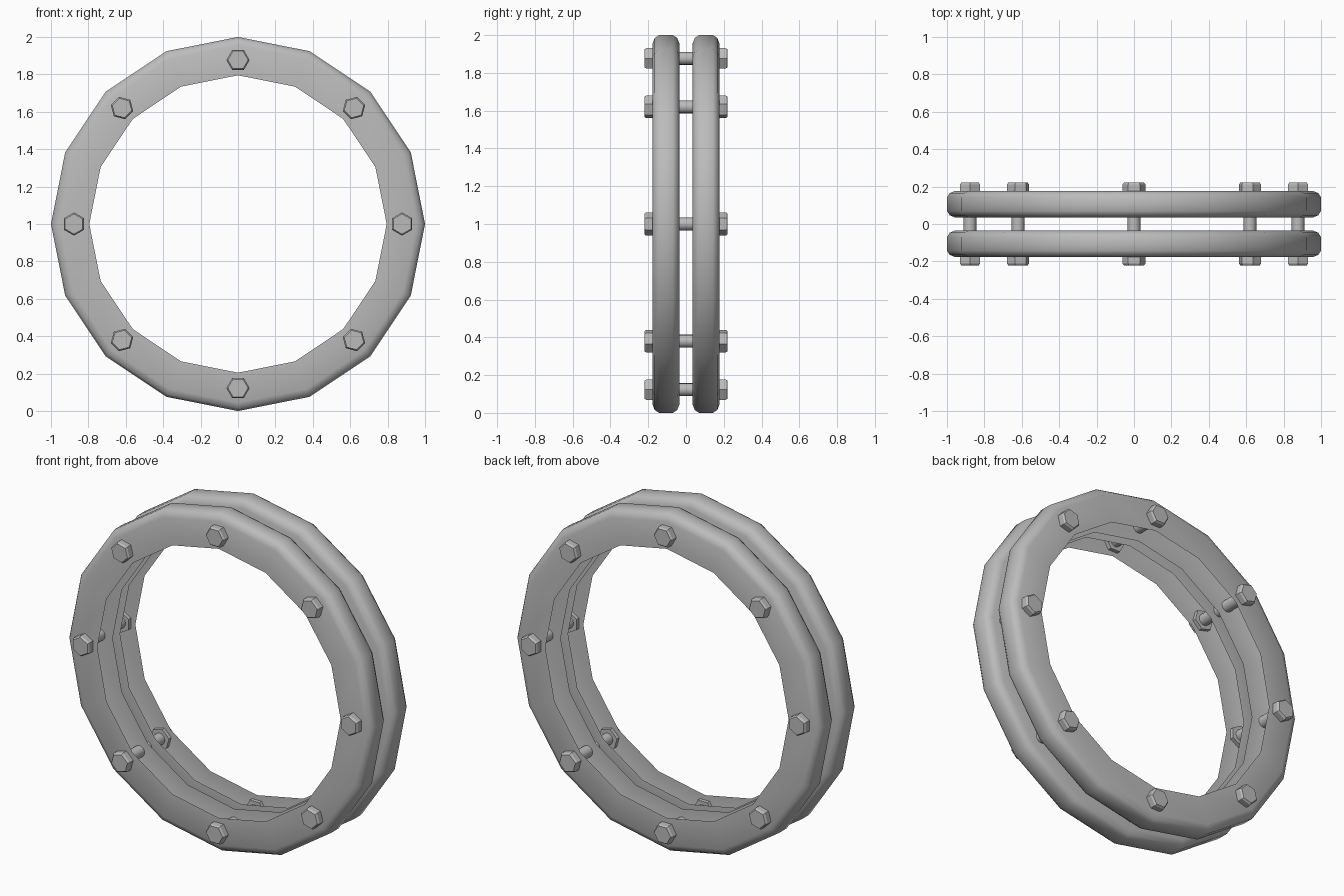
import bpy, bmesh, math
from mathutils import Matrix

if "Cube" in bpy.data.objects:
    bpy.data.objects.remove(bpy.data.objects["Cube"])

SIDES = 16
BOLTS = 8
BOLT_R = 0.877      # radius of the bolt circle

steel = bpy.data.materials.new("grey steel")
steel.diffuse_color = (0.5, 0.5, 0.5, 1)
steel.use_nodes = True
steel.node_tree.nodes["Principled BSDF"].inputs["Base Color"].default_value = steel.diffuse_color


def finish(name, bm, angle=None):
    """Turn a bmesh into a named object standing on the floor."""
    me = bpy.data.meshes.new(name)
    bm.to_mesh(me)
    bm.free()
    me.materials.append(steel)
    ob = bpy.data.objects.new(name, me)
    bpy.context.collection.objects.link(ob)
    ob.location.z = 1
    bpy.ops.object.select_all(action='DESELECT')
    ob.select_set(True)
    bpy.context.view_layer.objects.active = ob
    bpy.ops.object.shade_smooth_by_angle(angle=math.radians(angle))
    return ob


def ring(name, yc):
    """Channel-shaped hoop: two side plates and a bevelled rim, open inside."""
    w = 0.0715
    profile = [(0.795, -w), (0.955, -w), (0.985, -w + 0.012), (1.0, -w + 0.035),
               (1.0, w - 0.035), (0.985, w - 0.012), (0.955, w), (0.795, w)]
    bm = bmesh.new()
    loops = []
    for i in range(SIDES):
        a = 2 * math.pi * i / SIDES
        loops.append([bm.verts.new((r * math.cos(a), yc + y, r * math.sin(a)))
                      for r, y in profile])
    for i in range(SIDES):
        p, q = loops[i], loops[(i + 1) % SIDES]
        for j in range(len(profile) - 1):
            bm.faces.new((p[j], q[j], q[j + 1], p[j + 1]))
    finish(name, bm, 60)


def prism(bm, sides, profile, turn=0):
    """Closed solid along y from (radius, y) steps."""
    rows = [[bm.verts.new((r * math.cos(turn + 2 * math.pi * k / sides), y,
                           r * math.sin(turn + 2 * math.pi * k / sides)))
             for k in range(sides)] for r, y in profile]
    for p, q in zip(rows, rows[1:]):
        for k in range(sides):
            n = (k + 1) % sides
            bm.faces.new((p[k], p[n], q[n], q[k]))
    bm.faces.new(rows[0])
    bm.faces.new(rows[-1])
    bmesh.ops.recalc_face_normals(bm, faces=bm.faces)


def place(bm, i):
    """Move a part from the centre to bolt position i, turned to face outward."""
    a = 2 * math.pi * i / BOLTS
    m = Matrix.Rotation(-a, 4, 'Y') @ Matrix.Translation((BOLT_R, 0, 0))
    bm.transform(m)


# the two hoops
ring("front_ring", -0.106)
ring("back_ring", 0.106)

# bolts: a round shaft with a hexagonal head at each end
for i in range(BOLTS):
    bm = bmesh.new()
    prism(bm, 16, [(0.034, -0.18), (0.034, 0.18)])
    place(bm, i)
    finish(f"bolt_shaft_{i + 1}", bm, 40)
    for side, label in ((-1, "front"), (1, "back")):
        bm = bmesh.new()
        prism(bm, 6, [(0.062, side * 0.155), (0.062, side * 0.211),
                      (0.054, side * 0.221)], math.pi / 6)
        place(bm, i)
        finish(f"{label}_bolt_head_{i + 1}", bm, 30)
